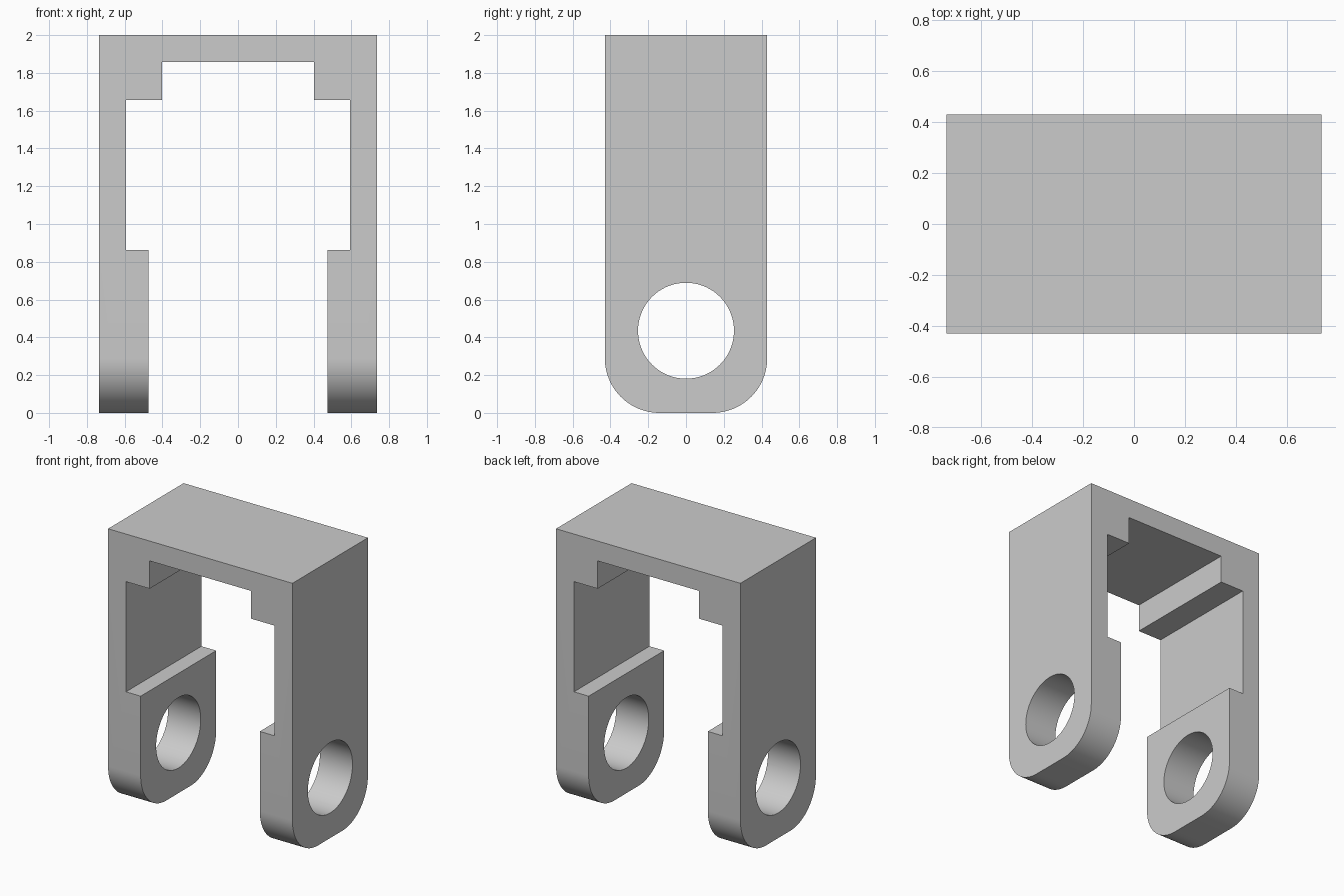
import bpy
import bmesh
import math

cube = bpy.data.objects.get("Cube")
if cube:
    bpy.data.objects.remove(cube, do_unlink=True)

HALF_DEPTH = 0.43
CORNER_RADIUS = 0.29
HOLE_RADIUS = 0.254
HOLE_HEIGHT = 0.435

# Plain grey material
grey = bpy.data.materials.new("plain_grey")
grey.use_nodes = True
colour = (0.6, 0.6, 0.6, 1.0)
grey.diffuse_color = colour
grey.node_tree.nodes["Principled BSDF"].inputs["Base Color"].default_value = colour

# Right half of the bracket outline, from outer top to inner top, then mirrored
half = [(0.735, 2.0), (0.735, 0.0), (0.475, 0.0), (0.475, 0.863),
        (0.592, 0.863), (0.592, 1.657), (0.403, 1.657), (0.403, 1.857)]
outline = half + [(-x, z) for x, z in reversed(half)]

# Extrude the outline through the depth
bm = bmesh.new()
face = bm.faces.new([bm.verts.new((x, -HALF_DEPTH, z)) for x, z in outline])
result = bmesh.ops.extrude_face_region(bm, geom=[face])
moved = [v for v in result["geom"] if isinstance(v, bmesh.types.BMVert)]
bmesh.ops.translate(bm, verts=moved, vec=(0, 2 * HALF_DEPTH, 0))
bmesh.ops.recalc_face_normals(bm, faces=bm.faces)

# Round the front and back corners of both feet
foot_edges = [e for e in bm.edges
              if all(v.co.z < 0.001 for v in e.verts)
              and abs(e.verts[0].co.y - e.verts[1].co.y) < 0.001]
bmesh.ops.bevel(bm, geom=foot_edges, offset=CORNER_RADIUS, offset_type='OFFSET',
                segments=20, profile=0.5, affect='EDGES')
bmesh.ops.recalc_face_normals(bm, faces=bm.faces)
mesh = bpy.data.meshes.new("bracket")
bm.to_mesh(mesh)
bm.free()
mesh.materials.append(grey)
bracket = bpy.data.objects.new("bracket", mesh)
bpy.context.collection.objects.link(bracket)

# Pin hole through both arms
bpy.ops.mesh.primitive_cylinder_add(vertices=72, radius=HOLE_RADIUS, depth=2,
                                    location=(0, 0, HOLE_HEIGHT),
                                    rotation=(0, math.pi / 2, 0))
cutter = bpy.context.object
cutter.name = "pin_hole_cutter"
cutter.hide_render = True
cutter.data.materials.append(grey)

cut = bracket.modifiers.new("pin_hole", 'BOOLEAN')
cut.operation = 'DIFFERENCE'
cut.solver = 'EXACT'
cut.object = cutter

bpy.ops.object.select_all(action='DESELECT')
bracket.select_set(True)
bpy.context.view_layer.objects.active = bracket
bpy.ops.object.modifier_apply(modifier=cut.name)
bpy.data.objects.remove(cutter, do_unlink=True)

# Smooth the round surfaces, keep the machined edges crisp
bpy.ops.object.shade_smooth_by_angle(angle=math.radians(30))
